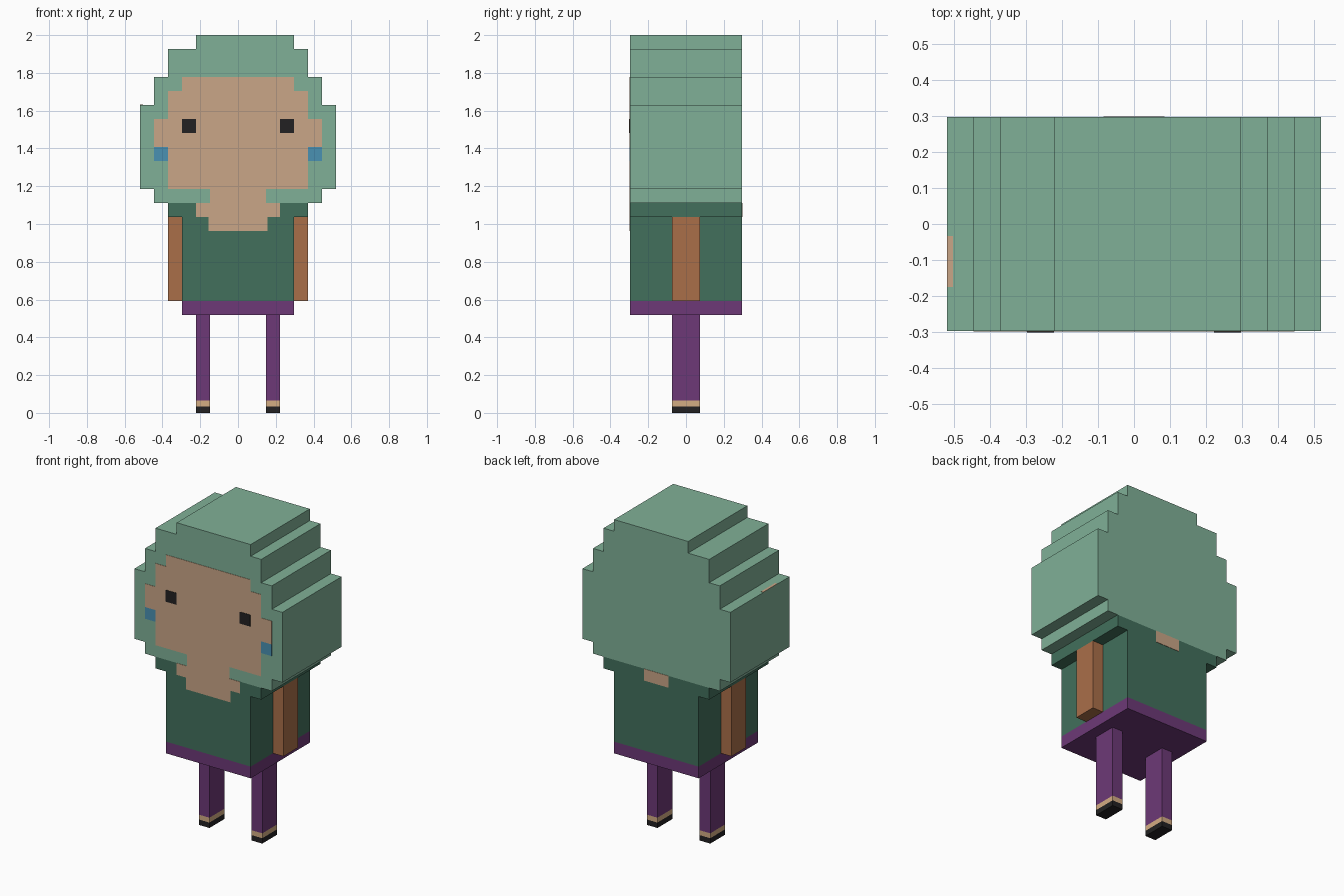
import bpy
import bmesh

if "Cube" in bpy.data.objects:
    bpy.data.objects.remove(bpy.data.objects["Cube"])

U = 2 / 27          # one voxel; all sizes below are in voxels
SKIN_T = 0.03       # thickness of painted plates, in voxels


def material(name, rgb):
    def lin(c):
        c /= 255
        return c / 12.92 if c <= 0.04045 else ((c + 0.055) / 1.055) ** 2.4
    m = bpy.data.materials.new(name)
    m.diffuse_color = (*[lin(c) for c in rgb], 1)
    m.use_nodes = True
    m.node_tree.nodes["Principled BSDF"].inputs["Base Color"].default_value = m.diffuse_color
    return m


hair = material("pale green hair", (128, 176, 151))
skin = material("skin", (202, 166, 135))
black = material("black", (34, 33, 34))
blue = material("blue", (74, 145, 178))
cloth = material("dark green cloth", (66, 112, 92))
brown = material("brown sleeve", (170, 111, 73))
purple = material("purple trousers", (109, 57, 119))
tan = material("tan sock", (212, 173, 132))


def extrude_profile(name, points, y0, y1, mat):
    """Extrude an x-z outline along y."""
    bm = bmesh.new()
    face = bm.faces.new([bm.verts.new((x * U, y0 * U, z * U)) for x, z in points])
    out = bmesh.ops.extrude_face_region(bm, geom=[face])["geom"]
    moved = [v for v in out if isinstance(v, bmesh.types.BMVert)]
    bmesh.ops.translate(bm, verts=moved, vec=(0, (y1 - y0) * U, 0))
    bmesh.ops.recalc_face_normals(bm, faces=bm.faces)
    mesh = bpy.data.meshes.new(name)
    bm.to_mesh(mesh)
    bm.free()
    mesh.materials.append(mat)
    obj = bpy.data.objects.new(name, mesh)
    bpy.context.collection.objects.link(obj)
    return obj


def stepped(name, rows, y0, y1, mat):
    """Stack of rows (bottom, top, left, right) as one stepped block."""
    right = [p for b, t, l, r in rows for p in ((r, b), (r, t))]
    left = [p for b, t, l, r in reversed(rows) for p in ((l, t), (l, b))]
    pts = right + left
    # drop repeated points where neighbouring rows share an edge
    pts = [p for i, p in enumerate(pts) if p != pts[i - 1]]
    return extrude_profile(name, pts, y0, y1, mat)


def box(name, x0, x1, y0, y1, z0, z1, mat):
    return stepped(name, [(z0, z1, x0, x1)], y0, y1, mat)


# Head of hair: stepped block, top row slightly off-centre
stepped("hair", [(15, 16, -6, 6), (16, 22, -7, 7), (22, 24, -6, 6),
                 (24, 26, -5, 5), (26, 27, -3, 4)], -4, 4, hair)

# Torso with wider shoulders, and hips
stepped("torso", [(8, 14, -4, 4), (14, 15, -5, 5)], -4, 4, cloth)
box("hips", -4, 4, -4, 4, 7, 8, purple)

# Face and neck opening: one stepped plate on the front
face_rows = [(13, 14, 2.1), (14, 15, 3), (15, 16, 2), (16, 19, 5),
             (19, 21, 6), (21, 23, 5), (23, 24, 4)]
stepped("face", [(b, t, -w, w) for b, t, w in face_rows], -4 - SKIN_T, -4, skin)

# Neck patch at the back and small spot on the left hair step
box("neck_back", -1.15, 1.15, 4, 4 + SKIN_T, 14, 15, skin)
box("hair_spot", -7, -6.78, -2.35, -0.45, 22, 22 + SKIN_T, skin)

# Mirrored parts
for side, s in (("left", -1), ("right", 1)):
    def pair(name, a, b, *rest):
        x0, x1 = sorted((a * s, b * s))
        box(f"{side}_{name}", x0, x1, *rest)

    pair("eye", 3, 4, -4 - 2 * SKIN_T, -4 - SKIN_T, 20, 21, black)
    pair("earring", 5, 6, -4 - SKIN_T, -4, 18, 19, blue)
    pair("arm", 4, 5, -1, 1, 8, 14, brown)
    pair("leg", 2, 3, -1, 1, 0.88, 7, purple)
    pair("sock", 2, 3, -1, 1, 0.46, 0.88, tan)
    pair("shoe", 2, 3, -1, 1, 0, 0.46, black)
